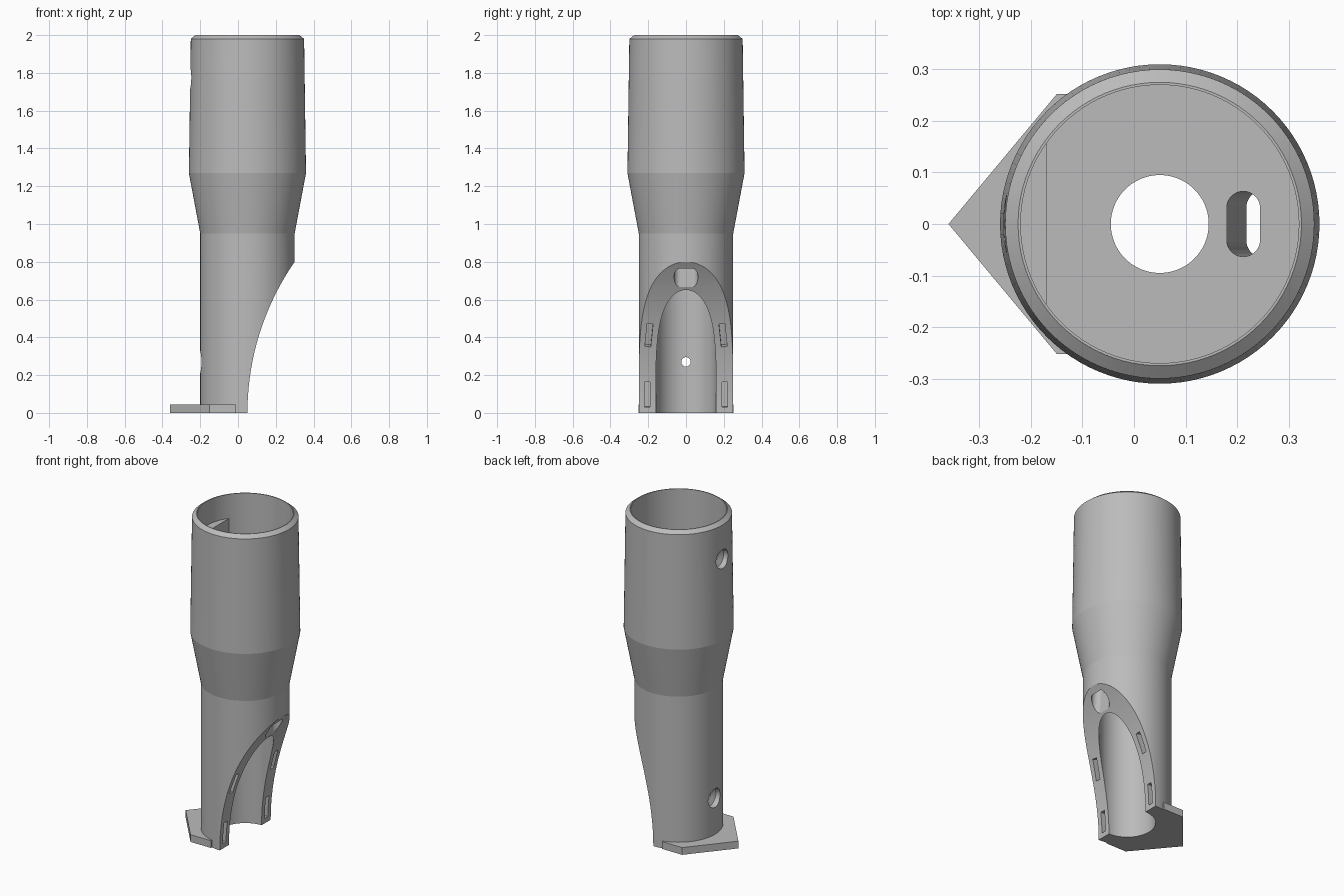
import bpy, bmesh, math
from mathutils import Matrix, Vector

if "Cube" in bpy.data.objects:
    bpy.data.objects.remove(bpy.data.objects["Cube"], do_unlink=True)

AXIS_X = 0.05
FLOOR = 1.25

grey = bpy.data.materials.new("plain grey")
grey.use_nodes = True
grey.diffuse_color = (0.5, 0.5, 0.5, 1)
grey.node_tree.nodes["Principled BSDF"].inputs["Base Color"].default_value = (0.5, 0.5, 0.5, 1)


def finish(name, bm):
    bmesh.ops.remove_doubles(bm, verts=bm.verts, dist=1e-5)
    bmesh.ops.recalc_face_normals(bm, faces=bm.faces)
    mesh = bpy.data.meshes.new(name)
    bm.to_mesh(mesh)
    bm.free()
    mesh.materials.append(grey)
    obj = bpy.data.objects.new(name, mesh)
    bpy.context.collection.objects.link(obj)
    return obj


def revolve(name, profile, matrix, steps=96):
    """Spin a closed (radius, height) profile round its local z axis."""
    bm = bmesh.new()
    rings = []
    for i in range(steps):
        a = math.tau * i / steps
        rings.append([bm.verts.new((r * math.cos(a), r * math.sin(a), h)) for r, h in profile])
    n = len(profile)
    for i in range(steps):
        a, b = rings[i], rings[(i + 1) % steps]
        for j in range(n):
            k = (j + 1) % n
            if profile[j][0] == 0 and profile[k][0] == 0:
                continue
            corners = [a[j], b[j], b[k], a[k]]
            if profile[j][0] == 0:
                corners.pop(1)
            elif profile[k][0] == 0:
                corners.pop(2)
            bm.faces.new(corners)
    bm.transform(matrix)
    return finish(name, bm)


def prism(name, points, offset):
    """Extrude a closed outline of 3D points along a vector."""
    bm = bmesh.new()
    face = bm.faces.new([bm.verts.new(p) for p in points])
    top = bmesh.ops.extrude_face_region(bm, geom=[face])["geom"]
    bmesh.ops.translate(bm, vec=offset, verts=[v for v in top if isinstance(v, bmesh.types.BMVert)])
    return finish(name, bm)


def box(name, size, matrix):
    bm = bmesh.new()
    bmesh.ops.create_cube(bm, size=1, matrix=matrix @ Matrix.Diagonal((*size, 1)))
    return finish(name, bm)


def cut(target, cutters):
    bpy.context.view_layer.objects.active = target
    for cutter in cutters:
        mod = target.modifiers.new("cut", 'BOOLEAN')
        mod.operation = 'DIFFERENCE'
        mod.solver = 'EXACT'
        mod.object = cutter
        bpy.ops.object.modifier_apply(modifier=mod.name)


centre = Matrix.Translation((AXIS_X, 0, 0))

# Hollow tube: outside upwards, then cup, floor hole and lower bore downwards
body = revolve("tube_body", [
    (0.25, 0), (0.25, 0.95), (0.31, 1.27), (0.30, 1.98), (0.275, 2.0), (0.27, 2.0),
    (0.27, FLOOR), (0.095, FLOOR), (0.095, 0.9), (0.16, 0.8), (0.16, 0)], centre)

# Pointed foot plate
plate = prism("foot_plate", [(-0.36, 0, 0), (-0.15, -0.252, 0), (-0.01, -0.252, 0),
                             (-0.01, 0.252, 0), (-0.15, 0.252, 0)], (0, 0, 0.045))
plate_bore = revolve("plate_bore_cutter", [(0, -0.1), (0.24, -0.1), (0.24, 0.1), (0, 0.1)], centre)

# Flat-faced screw boss inside the cup
half = math.acos(0.22 / 0.28)
arc = [math.pi - half + 2 * half * i / 16 for i in range(17)]
boss = prism("screw_boss", [(AXIS_X + 0.28 * math.cos(a), 0.28 * math.sin(a), 1.69) for a in arc],
             (0, 0, 0.16))

# Curved scoop on the +x side
SCOOP_R = 1.405


def scoop_x(z):
    return AXIS_X + SCOOP_R - math.sqrt(SCOOP_R ** 2 - z ** 2)


heights = [-0.1 + 1.1 * i / 66 for i in range(67)]
scoop = prism("scoop_cutter", [(scoop_x(z), -0.5, z) for z in heights] + [(1, -0.5, -0.1)], (0, 1, 0))

# Slanted cable slot with rounded ends
outline = []
for i in range(24):
    a = math.tau * (i + 0.5) / 24
    side = math.copysign(0.031, math.sin(a))
    outline.append((0.261 + 0.0325 * math.cos(a), side + 0.0325 * math.sin(a), 0.5))
cable_slot = prism("cable_slot_cutter", outline, (-0.0585, 0, 0.9))

# Narrow pockets along both scoop rims
pockets = []
for side in (-1, 1):
    for z, y, length, lean in ((0.097, 0.205, 0.132, 0), (0.412, 0.196, 0.128, 0.1)):
        tilt = math.asin(z / SCOOP_R)
        place = (Matrix.Translation((scoop_x(z), side * y, z))
                 @ Matrix.Rotation(tilt, 4, 'Y') @ Matrix.Rotation(side * lean, 4, 'X'))
        pockets.append(box("pocket_cutter", (0.08, 0.031, length), place))

# Counterbored screw holes on the -x side
screws = []
for z, wall in ((0.27, -0.2), (1.77, -0.253)):
    turn = Matrix.Translation((wall, 0, z)) @ Matrix.Rotation(math.pi / 2, 4, 'Y')
    screws.append(revolve("screw_cutter", [(0, -0.1), (0.058, -0.1), (0.058, 0.035),
                                           (0.025, 0.05), (0.025, 0.15), (0, 0.15)], turn, 32))

cut(body, [scoop, cable_slot] + pockets + screws)
cut(plate, [plate_bore])
cut(boss, [screws[1]])

for helper in [plate_bore, scoop, cable_slot] + pockets + screws:
    bpy.data.objects.remove(helper, do_unlink=True)

# Smooth round walls, crisp edges
bpy.ops.object.select_all(action='DESELECT')
for obj in (body, plate, boss):
    obj.select_set(True)
bpy.context.view_layer.objects.active = body
bpy.ops.object.shade_smooth_by_angle(angle=math.radians(8))
